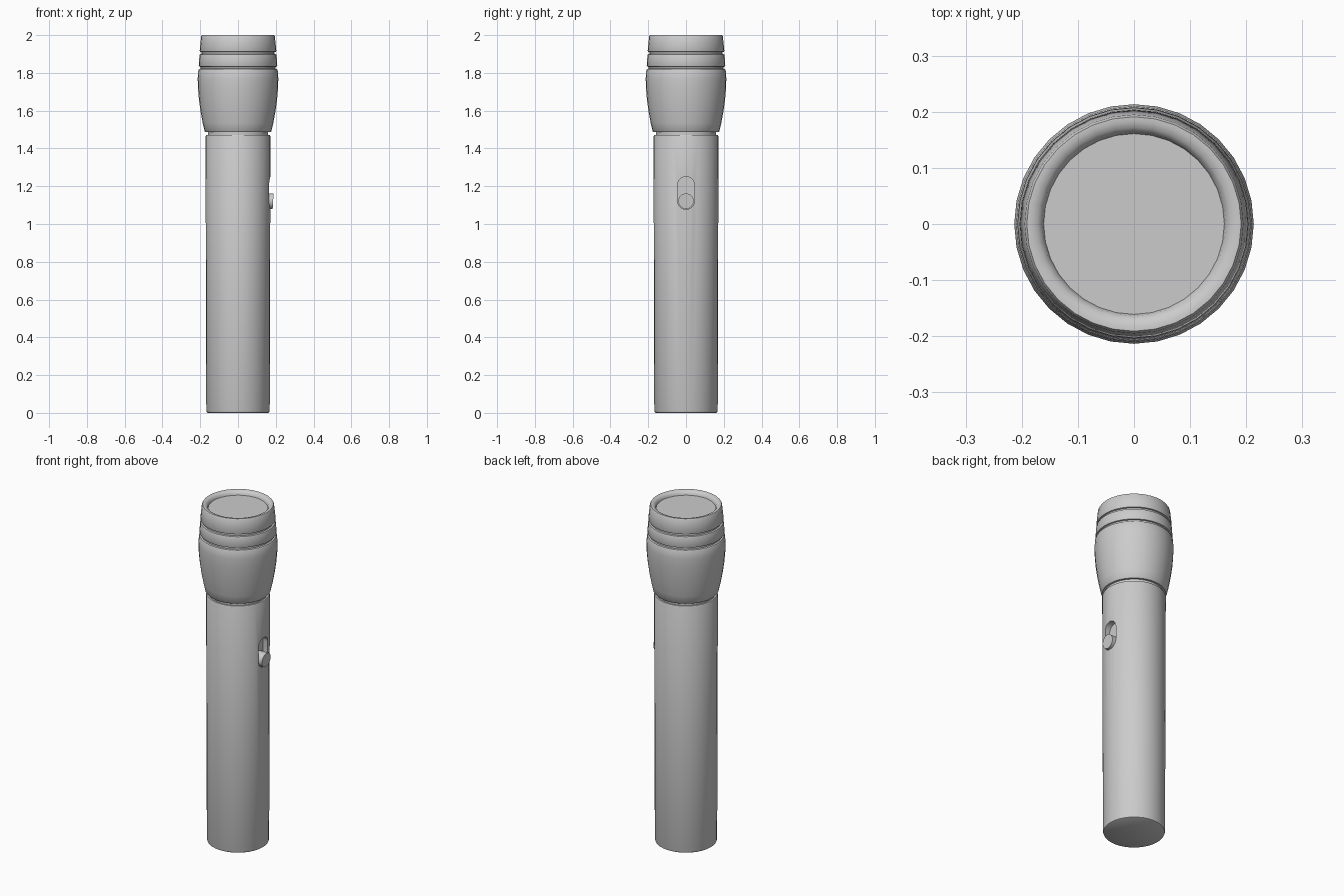
import bpy, bmesh
from math import pi, cos, sin, radians

if "Cube" in bpy.data.objects:
    bpy.data.objects.remove(bpy.data.objects["Cube"])

SEG = 32


def finish(name, bm):
    bmesh.ops.recalc_face_normals(bm, faces=bm.faces)
    me = bpy.data.meshes.new(name)
    bm.to_mesh(me)
    bm.free()
    ob = bpy.data.objects.new(name, me)
    bpy.context.collection.objects.link(ob)
    return ob


def smooth(ob):
    bpy.ops.object.select_all(action='DESELECT')
    ob.select_set(True)
    bpy.context.view_layer.objects.active = ob
    bpy.ops.object.shade_smooth_by_angle(angle=radians(35))


def lathe(name, profile):
    """Closed solid of revolution; profile is (radius, z) from bottom to top."""
    bm = bmesh.new()
    rings = [[bm.verts.new((r * cos(2 * pi * i / SEG), r * sin(2 * pi * i / SEG), z))
              for i in range(SEG)] for r, z in profile]
    for a, b in zip(rings, rings[1:]):
        for i in range(SEG):
            j = (i + 1) % SEG
            bm.faces.new((a[i], a[j], b[j], b[i]))
    bm.faces.new(rings[0][::-1])
    bm.faces.new(rings[-1])
    return finish(name, bm)


def prism_x(name, outline, x0, x1, slope=0.0):
    """Extrude a (y, z) outline along x; slope tilts the outer face."""
    bm = bmesh.new()
    zm = sum(z for _, z in outline) / len(outline)
    a = [bm.verts.new((x0, y, z)) for y, z in outline]
    b = [bm.verts.new((x1 + slope * (z - zm), y, z)) for y, z in outline]
    n = len(outline)
    for i in range(n):
        j = (i + 1) % n
        bm.faces.new((a[i], a[j], b[j], b[i]))
    bm.faces.new(a[::-1])
    bm.faces.new(b)
    return finish(name, bm)


def arc(r, z, start, end, n=12):
    return [(r * cos(start + (end - start) * i / n), z + r * sin(start + (end - start) * i / n))
            for i in range(n + 1)]


# Barrel with rounded tail
barrel = lathe("barrel", [(0.160, 0), (0.165, 0.003), (0.168, 0.012), (0.172, 1.464),
                          (0.169, 1.47), (0.160, 1.47), (0.160, 1.50)])

# Switch slot cut into the barrel
slot = arc(0.044, 1.207, 0, pi) + arc(0.044, 1.121, pi, 2 * pi)
cutter = prism_x("slot_cutter", slot, 0.135, 0.25)
cutter.hide_render = True
mod = barrel.modifiers.new("slot", 'BOOLEAN')
mod.operation = 'DIFFERENCE'
mod.solver = 'EXACT'
mod.object = cutter
bpy.context.view_layer.objects.active = barrel
bpy.ops.object.modifier_apply(modifier="slot")
bpy.data.objects.remove(cutter)
smooth(barrel)

# Slider button
smooth(prism_x("switch_button", arc(0.041, 1.121, 0, 2 * pi * 23 / 24, 23), 0.13, 0.186, 0.06))

# Head: bulged shell, two grooves, rounded rim and recessed lens seat
smooth(lathe("head", [
    (0.150, 1.486), (0.172, 1.486), (0.177, 1.492), (0.187, 1.535), (0.198, 1.595),
    (0.207, 1.66), (0.212, 1.72), (0.2135, 1.77), (0.210, 1.815), (0.207, 1.820),
    (0.198, 1.822), (0.198, 1.832), (0.206, 1.834), (0.208, 1.839), (0.204, 1.894),
    (0.202, 1.898), (0.193, 1.900), (0.193, 1.910), (0.201, 1.912), (0.203, 1.917),
    (0.195, 1.994), (0.191, 2.0), (0.183, 2.0), (0.172, 1.996), (0.164, 1.988),
    (0.161, 1.975)]))

# Lens
smooth(lathe("lens", [(0.160, 1.96), (0.160, 1.977)]))
